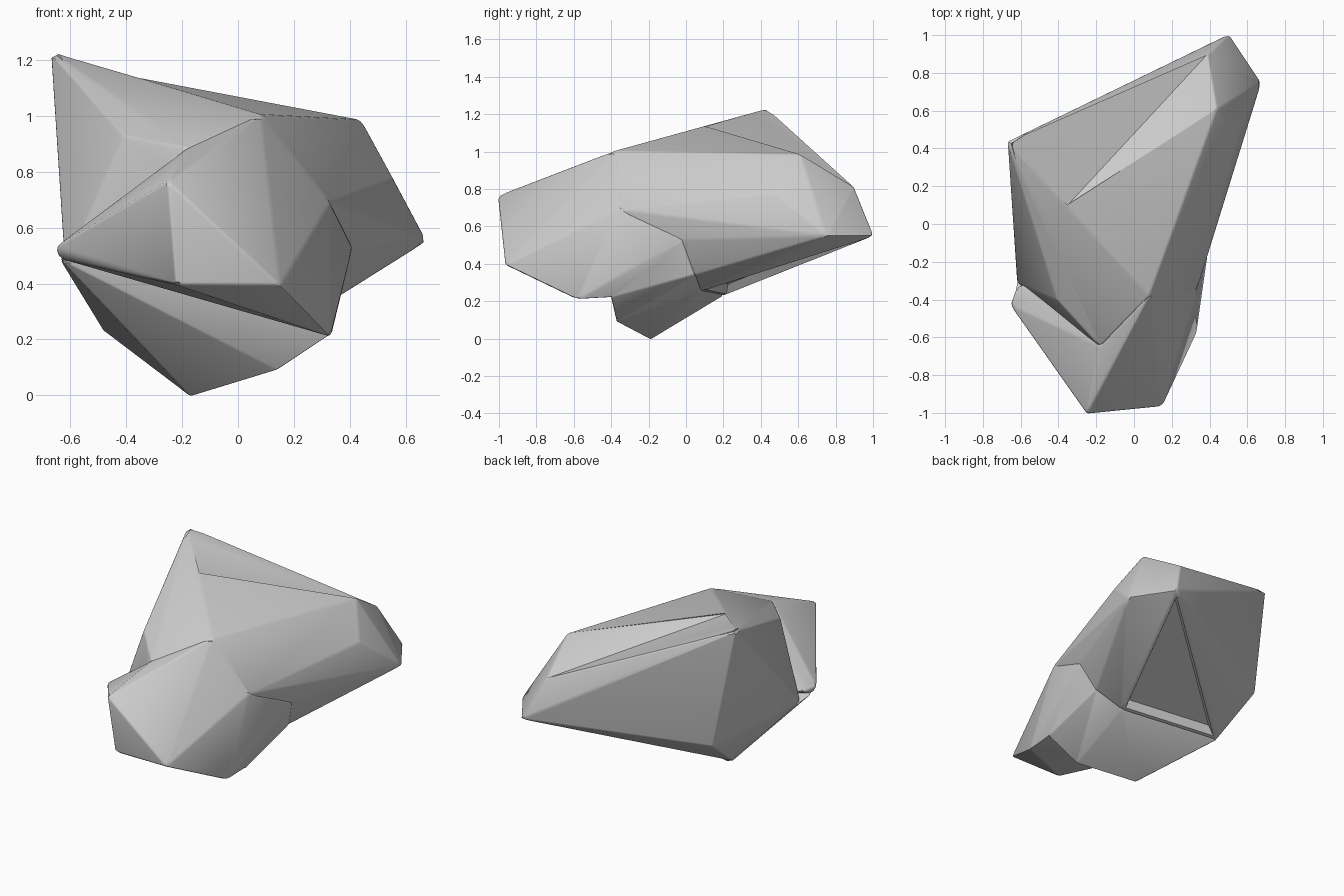
import bpy, bmesh, math
from mathutils import Vector

if "Cube" in bpy.data.objects:
    bpy.data.objects.remove(bpy.data.objects["Cube"])


def hull(name, points, soften=0.01):
    """Convex lump from corner points, with worn (bevelled) edges."""
    bm = bmesh.new()
    for p in points:
        bm.verts.new(p)
    bmesh.ops.convex_hull(bm, input=bm.verts[:])
    bmesh.ops.delete(bm, geom=[v for v in bm.verts if not v.link_faces], context='VERTS')
    bmesh.ops.dissolve_limit(bm, angle_limit=math.radians(1),
                             verts=bm.verts[:], edges=bm.edges[:])
    if soften:
        bmesh.ops.bevel(bm, geom=bm.edges[:], offset=soften, segments=2,
                        profile=0.5, affect='EDGES', clamp_overlap=True)
    bmesh.ops.recalc_face_normals(bm, faces=bm.faces[:])
    me = bpy.data.meshes.new(name)
    bm.to_mesh(me)
    bm.free()
    ob = bpy.data.objects.new(name, me)
    bpy.context.collection.objects.link(ob)
    return ob


def combine(target, other, op):
    mod = target.modifiers.new(op, 'BOOLEAN')
    mod.operation = op
    mod.solver = 'EXACT'
    mod.object = other
    bpy.context.view_layer.objects.active = target
    bpy.ops.object.modifier_apply(modifier=mod.name)
    bpy.data.objects.remove(other)


# Corners shared between lumps
peak = (-0.67, 0.435, 1.23)
ridge = (0.08, -0.38, 1.005)
notch = (-0.18, -0.65, 0.885)
right_top = (0.44, 0.61, 0.985)
back_top = (0.39, 0.90, 0.81)
back_tip = (0.505, 1.005, 0.55)
right_upper = (0.33, -0.36, 0.69)
right_lower = (0.335, -0.40, 0.22)
right_mid = (0.41, -0.02, 0.53)
right_under = (0.34, 0.05, 0.34)
left_low = (-0.62, -0.31, 0.46)
left_tip = (-0.64, -0.41, 0.49)
under_l = (-0.48, 0.20, 0.23)
under_n = (0.16, 0.08, 0.255)

# Main body: high left peak running back to the blunt right end
rock = hull("rock", [
    peak, ridge, (-0.41, -0.40, 0.93), notch, right_upper, right_mid,
    right_under, left_low, right_top, (0.555, 0.48, 0.775), back_top,
    (0.675, 0.75, 0.55), back_tip, (-0.54, 0.49, 0.45), under_l, under_n])

# Keel underneath
keel = hull("keel", [
    (-0.17, -0.19, -0.005), (0.14, -0.37, 0.09), right_lower, right_mid,
    right_under, right_upper, left_low, left_tip, under_l, under_n])

# Front block
block = hull("front_block", [
    (-0.655, -0.43, 0.53), left_tip, (-0.62, -0.33, 0.52),
    (-0.25, -1.005, 0.765), (-0.22, -0.965, 0.395), (0.15, -0.965, 0.395),
    (0.33, -0.58, 0.21), notch, ridge, right_upper, right_mid,
    right_under, right_lower])

# Shallow triangular dent on the underside
tri = [Vector(p) for p in (under_l, back_tip, under_n)]
centre = sum(tri, Vector()) / 3
normal = (tri[1] - tri[0]).cross(tri[2] - tri[0]).normalized()
if normal.z > 0:
    normal = -normal
dent = hull("dent_cutter",
            [centre + (p - centre) * 0.99 + normal * 0.03 for p in tri] +
            [centre + (p - centre) * 0.84 - normal * 0.045 for p in tri], 0)

# Hollow fold across the top, behind the peak
fold = hull("fold_cutter", [peak, (-0.36, 0.09, 1.13), right_top, back_top,
                            (0.10, 0.85, 1.50)], 0)
dent.hide_render = fold.hide_render = True

combine(rock, keel, 'UNION')
combine(rock, block, 'UNION')
combine(rock, dent, 'DIFFERENCE')
combine(rock, fold, 'DIFFERENCE')

# Smooth worn surface with the sharp joins kept
bpy.ops.object.select_all(action='DESELECT')
rock.select_set(True)
bpy.context.view_layer.objects.active = rock
bpy.ops.object.shade_smooth_by_angle(angle=math.radians(35))
